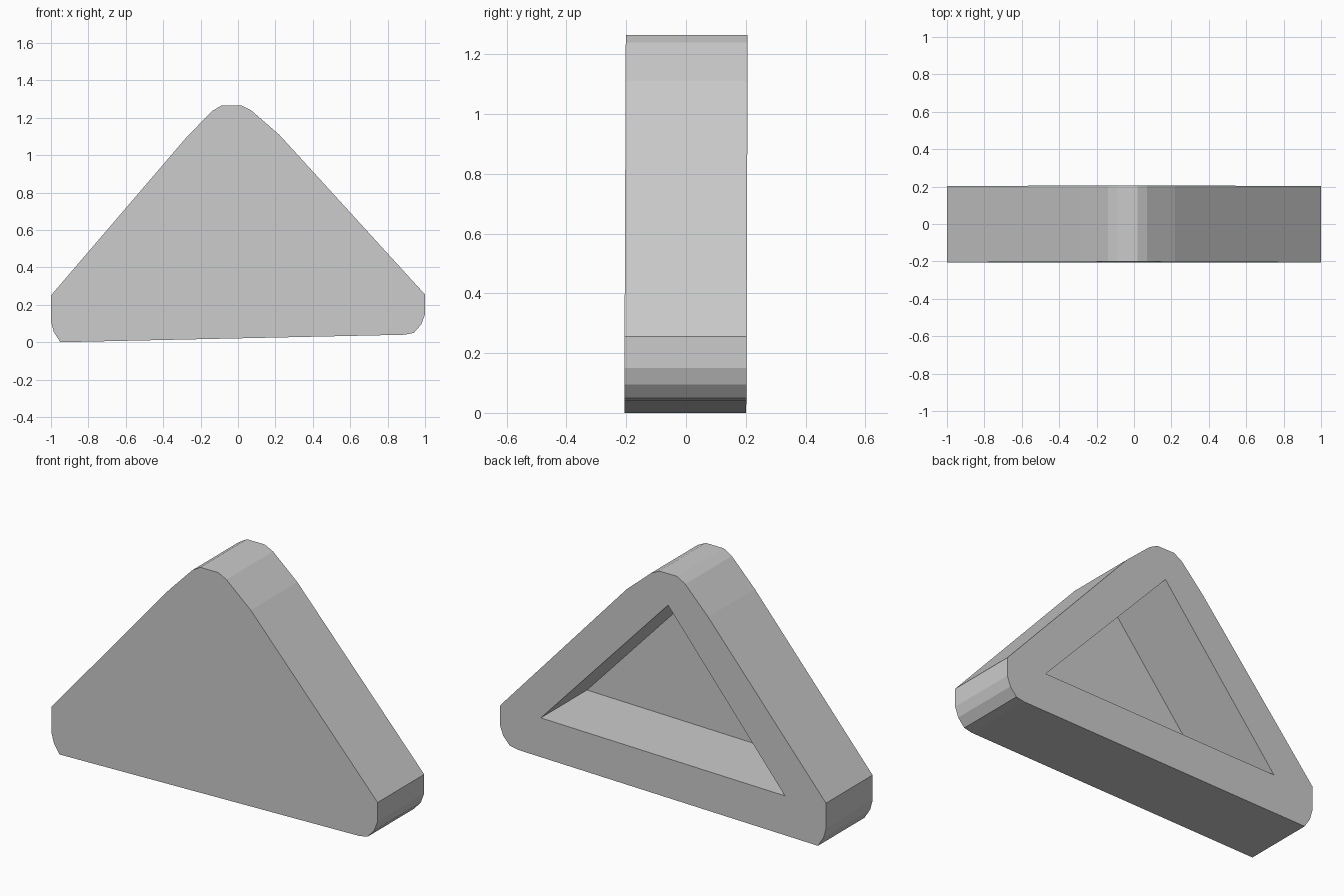
import bpy
import bmesh

cube = bpy.data.objects.get("Cube")
if cube:
    bpy.data.objects.remove(cube, do_unlink=True)

# Rounded triangle outline and recess opening, as (x, z)
OUTLINE = [(-0.95, 0.0), (0.89, 0.04), (0.94, 0.05), (0.98, 0.095), (1.0, 0.15),
           (1.0, 0.255), (0.22, 1.11), (0.07, 1.24), (0.02, 1.265), (-0.09, 1.265),
           (-0.14, 1.235), (-0.28, 1.09), (-1.0, 0.25), (-1.0, 0.11), (-0.985, 0.055)]
RECESS = [(-0.748, 0.223), (0.748, 0.255), (-0.034, 1.09)]
HALF_DEPTH = 0.204
FLOOR_THICKNESS = 0.004
LEAN = 0.004

bm = bmesh.new()


def ring(points, y):
    """Closed loop of vertices, leaning back very slightly with height."""
    return [bm.verts.new((x, y + LEAN * (z - 0.63), z)) for x, z in points]


def bridge(a, b):
    for i in range(len(a)):
        j = (i + 1) % len(a)
        bm.faces.new((a[i], a[j], b[j], b[i]))


def loop_edges(loop):
    return [bm.edges.get((loop[i - 1], loop[i])) for i in range(len(loop))]


# Outer shell: closed front and rounded side band
front = ring(OUTLINE, -HALF_DEPTH)
back = ring(OUTLINE, HALF_DEPTH)
bm.faces.new(front)
bridge(front, back)

# Deep triangular recess, open at the back
opening = ring(RECESS, HALF_DEPTH)
floor = ring(RECESS, -HALF_DEPTH + FLOOR_THICKNESS)
bridge(opening, floor)
bm.faces.new(floor)

# Flat back rim between the outline and the recess
bmesh.ops.triangle_fill(bm, use_beauty=True, use_dissolve=False,
                        edges=loop_edges(back) + loop_edges(opening))
bmesh.ops.recalc_face_normals(bm, faces=bm.faces[:])

mesh = bpy.data.meshes.new("triangular_block")
bm.to_mesh(mesh)
bm.free()

# Plain grey
grey = bpy.data.materials.new("light_grey")
grey.use_nodes = True
color = (0.6, 0.6, 0.6, 1.0)
grey.diffuse_color = color
grey.node_tree.nodes["Principled BSDF"].inputs["Base Color"].default_value = color
mesh.materials.append(grey)

block = bpy.data.objects.new("triangular_block", mesh)
bpy.context.collection.objects.link(block)
